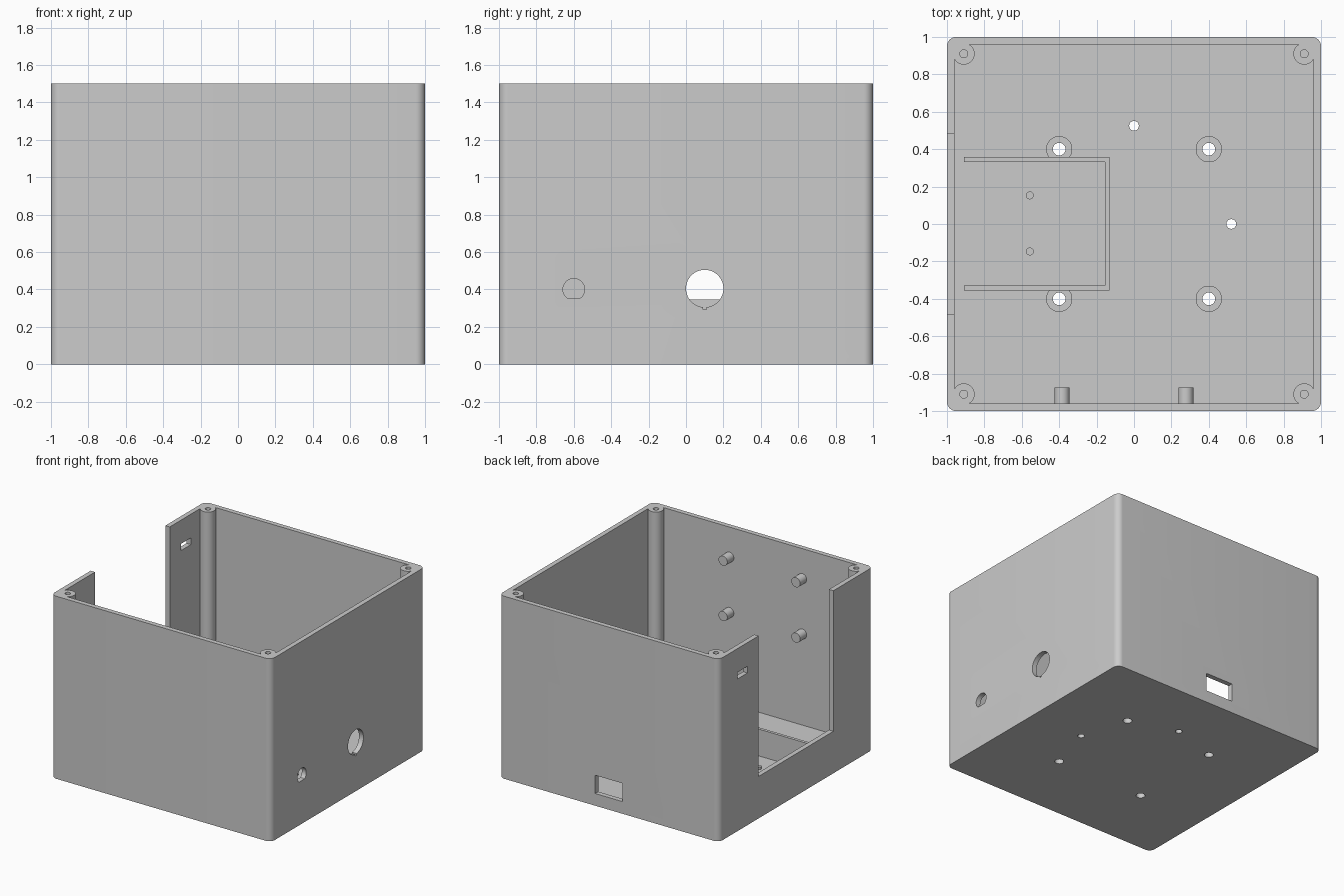
import bpy, bmesh, math
from mathutils import Matrix, Vector

cube = bpy.data.objects.get("Cube")
if cube:
    bpy.data.objects.remove(cube, do_unlink=True)

grey = bpy.data.materials.new("plain_grey")
grey.use_nodes = True
shade = (0.6, 0.6, 0.6, 1)
grey.diffuse_color = shade
grey.node_tree.nodes["Principled BSDF"].inputs["Base Color"].default_value = shade

HEIGHT, WALL, FLOOR, RADIUS = 1.5, 0.04, 0.05, 0.05
POST = 0.91

# Maps a profile (a, b) at depth d to model axes
AXES = {"z": lambda a, b, d: (a, b, d),
        "x": lambda a, b, d: (d, a, b),
        "y": lambda a, b, d: (a, d, b)}


def prism(name, points, low, high, axis="z"):
    """Extrude a closed profile between two depths along an axis."""
    bm = bmesh.new()
    face = bm.faces.new([bm.verts.new(AXES[axis](a, b, low)) for a, b in points])
    out = bmesh.ops.extrude_face_region(bm, geom=[face])
    shift = Vector(AXES[axis](0, 0, high - low))
    bmesh.ops.translate(bm, vec=shift,
                        verts=[v for v in out["geom"] if isinstance(v, bmesh.types.BMVert)])
    bmesh.ops.recalc_face_normals(bm, faces=bm.faces)
    mesh = bpy.data.meshes.new(name)
    bm.to_mesh(mesh)
    bm.free()
    mesh.materials.append(grey)
    obj = bpy.data.objects.new(name, mesh)
    bpy.context.collection.objects.link(obj)
    return obj


def circle(a, b, r, flat=None, n=40):
    """Circle profile, optionally cut flat below a given offset."""
    pts = []
    for i in range(n):
        t = math.tau * (i + 0.5) / n
        s = r * math.sin(t)
        if flat is not None:
            s = max(s, -flat)
        pts.append((a + r * math.cos(t), b + s))
    return pts


def rect(a0, a1, b0, b1):
    return [(a0, b0), (a1, b0), (a1, b1), (a0, b1)]


def rounded_square(half, r, n=10):
    pts = []
    for q, (sx, sy) in enumerate([(1, 1), (-1, 1), (-1, -1), (1, -1)]):
        for i in range(n + 1):
            t = math.pi / 2 * (q + i / n)
            pts.append((sx * (half - r) + r * math.cos(t), sy * (half - r) + r * math.sin(t)))
    return pts


def activate(obj):
    bpy.ops.object.select_all(action="DESELECT")
    obj.select_set(True)
    bpy.context.view_layer.objects.active = obj


def combine(target, tools, operation="DIFFERENCE"):
    """Apply a boolean with each tool, then discard the tool."""
    activate(target)
    for tool in tools:
        tool.hide_render = True
        mod = target.modifiers.new("cut", "BOOLEAN")
        mod.operation, mod.solver, mod.object = operation, "EXACT", tool
        bpy.ops.object.modifier_apply(modifier=mod.name)
        bpy.data.objects.remove(tool, do_unlink=True)


def smooth(obj):
    activate(obj)
    bpy.ops.object.shade_smooth_by_angle(angle=math.radians(30))


corners = [(sx, sy) for sx in (-1, 1) for sy in (-1, 1)]

# Open-topped case
case = prism("case", rounded_square(1, RADIUS), 0, HEIGHT)
combine(case, [prism("cavity", rounded_square(1 - WALL, RADIUS), FLOOR, HEIGHT + 0.1)])

# Corner screw posts with blind holes
combine(case, [prism("post", circle(x * POST, y * POST, 0.058), FLOOR / 2, HEIGHT)
               for x, y in corners], "UNION")
combine(case, [prism("screw_hole", circle(x * POST, y * POST, 0.021, n=24), 1.1, HEIGHT + 0.1)
               for x, y in corners])

# Wall openings: side notch, latch slot, rear port, round side holes
combine(case, [
    prism("side_notch", rect(-0.485, 0.485, 0.345, HEIGHT + 0.1), -1.1, -0.93, "x"),
    prism("latch_slot", rect(0.63, 0.76, 1.25, 1.305), -1.1, -0.93, "x"),
    prism("rear_port", rect(-0.125, 0.125, 0.10, 0.25), 0.93, 1.1, "y"),
    prism("large_hole", circle(0.1, 0.405, 0.1, n=64), 0.93, 1.1, "x"),
    prism("key_notch", rect(0.09, 0.11, 0.292, 0.34), 0.93, 1.1, "x"),
    prism("small_hole", circle(-0.6, 0.4, 0.058, flat=0.045), 0.93, 1.1, "x"),
])

# Floor holes
floor_holes = [(0.4 * x, 0.4 * y, 0.034) for x, y in corners]
floor_holes += [(0, 0.525, 0.026), (0.52, 0, 0.026)]
combine(case, [prism("floor_hole", circle(x, y, r, n=32), -0.1, 0.2) for x, y, r in floor_holes])
smooth(case)

# Low floor standoffs
for x, y in corners:
    standoff = prism("standoff", circle(0.4 * x, 0.4 * y, 0.07), FLOOR, FLOOR + 0.06)
    combine(standoff, [prism("bore", circle(0.4 * x, 0.4 * y, 0.034, n=32), -0.1, 0.2)])
    smooth(standoff)

# Three-sided board holder with two locating pegs
prism("board_holder", [(-0.91, -0.355), (-0.13, -0.355), (-0.13, 0.357), (-0.91, 0.357),
                       (-0.91, 0.332), (-0.155, 0.332), (-0.155, -0.33), (-0.91, -0.33)],
      FLOOR - 0.01, 0.27)
for y in (-0.147, 0.153):
    smooth(prism("locating_peg", circle(-0.557, y, 0.021, n=24), FLOOR - 0.01, FLOOR + 0.02))

# Mounting pegs inside the front wall
for x in (-0.385, 0.277):
    for z in (0.80, 1.255):
        smooth(prism("front_peg", circle(x, z, 0.04), -0.97, -0.875, "y"))
